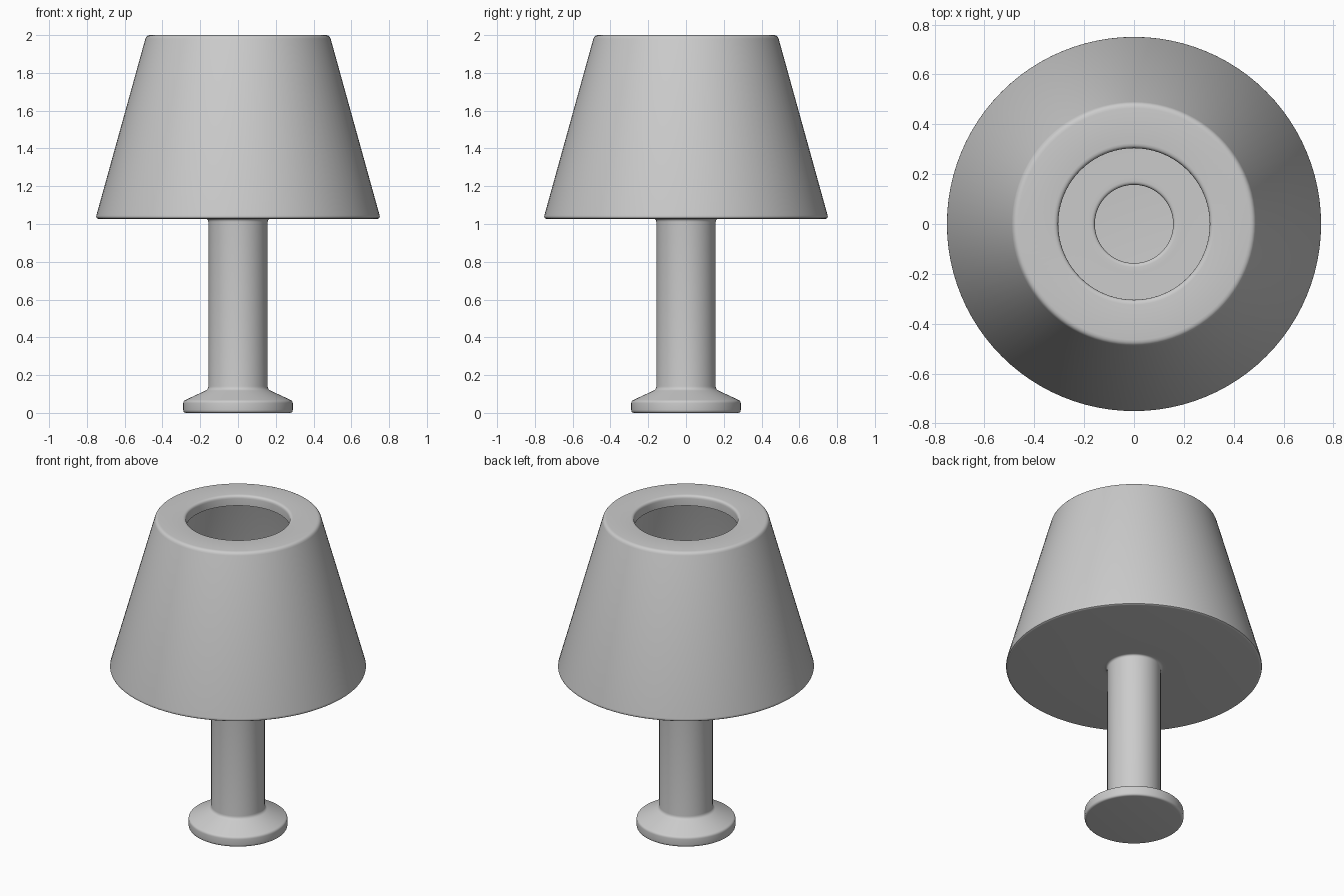
import bpy, bmesh, math
from mathutils import Vector, Matrix

if "Cube" in bpy.data.objects:
    bpy.data.objects.remove(bpy.data.objects["Cube"])

SIDES = 96


def round_corner(prev, corner, nxt, size, steps=4):
    """Replace one profile corner by a short smooth arc."""
    p, c, n = Vector(prev), Vector(corner), Vector(nxt)
    a = c + (p - c).normalized() * size
    b = c + (n - c).normalized() * size
    return [tuple(a.lerp(c, t).lerp(c.lerp(b, t), t))
            for t in (i / steps for i in range(steps + 1))]


def lathe(name, profile):
    """Spin (radius, height, rounding) points around z into a single-walled shell."""
    pts = []
    for i, (r, z, size) in enumerate(profile):
        if size:
            pts += round_corner(profile[i - 1][:2], (r, z), profile[i + 1][:2], size)
        else:
            pts.append((r, z))
    bm = bmesh.new()
    verts = [bm.verts.new((r, 0, z)) for r, z in pts]
    edges = [bm.edges.new(pair) for pair in zip(verts, verts[1:])]
    bmesh.ops.spin(bm, geom=verts + edges, cent=(0, 0, 0), axis=(0, 0, 1),
                   angle=math.tau, steps=SIDES)
    bmesh.ops.remove_doubles(bm, verts=bm.verts, dist=1e-5)
    # Outward normals: the underside and outer wall decide the direction
    bm.normal_update()
    widest = max(bm.faces, key=lambda f: f.calc_center_median().xy.length)
    c = widest.calc_center_median()
    if widest.normal.dot(Vector((c.x, c.y, 0))) < 0:
        bmesh.ops.reverse_faces(bm, faces=bm.faces)
    mesh = bpy.data.meshes.new(name)
    bm.to_mesh(mesh)
    bm.free()
    obj = bpy.data.objects.new(name, mesh)
    bpy.context.collection.objects.link(obj)
    bpy.ops.object.select_all(action='DESELECT')
    obj.select_set(True)
    bpy.context.view_layer.objects.active = obj
    bpy.ops.object.shade_smooth_by_angle(angle=math.radians(35))
    return obj


# Closed foot and hollow stem, flaring into the underside of the shade
lathe("base_and_stem", [
    (0.0, 0.0, 0),
    (0.29, 0.0, 0.016),
    (0.29, 0.063, 0.012),
    (0.157, 0.125, 0.016),
    (0.157, 1.027, 0.016),
    (0.19, 1.027, 0),
])

# Shade: flat underside, tapered wall, top ring and a short lip inside the hole
lathe("shade", [
    (0.19, 1.027, 0),
    (0.755, 1.027, 0.02),
    (0.485, 2.0, 0.02),
    (0.304, 2.0, 0.02),
    (0.304, 1.935, 0),
])
